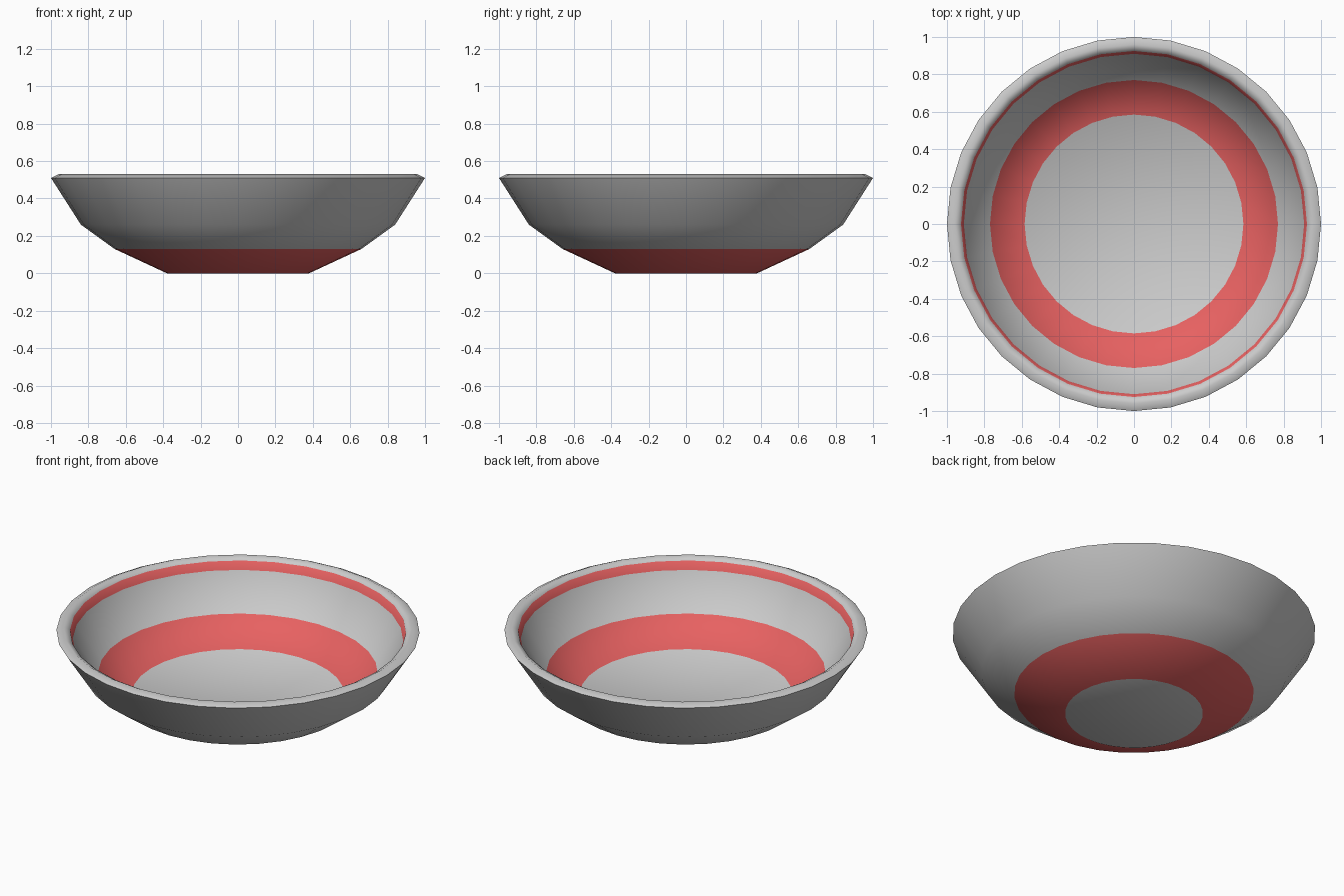
import bpy, bmesh, math

if "Cube" in bpy.data.objects:
    bpy.data.objects.remove(bpy.data.objects["Cube"])

SIDES = 32

# bowl profile (radius, height), from underside, over the rim, to the inner floor
profile = [(0.38, 0), (0.66, 0.13), (0.84, 0.26), (1.0, 0.51), (0.96, 0.53),
           (0.925, 0.51), (0.91, 0.46), (0.77, 0.26), (0.585, 0.13)]
red_bands = {0, 5, 7}  # lower outside, under the rim, lower inside

grey = bpy.data.materials.new("grey_glaze")
grey.diffuse_color = (0.8, 0.8, 0.8, 1)
grey.use_nodes = True
grey.node_tree.nodes["Principled BSDF"].inputs["Base Color"].default_value = grey.diffuse_color
red = bpy.data.materials.new("red_glaze")
red.diffuse_color = (0.8, 0.12, 0.12, 1)
red.use_nodes = True
red.node_tree.nodes["Principled BSDF"].inputs["Base Color"].default_value = red.diffuse_color

bm = bmesh.new()
rings = []
for r, z in profile:
    rings.append([bm.verts.new((r * math.cos(a), r * math.sin(a), z))
                  for a in (2 * math.pi * i / SIDES for i in range(SIDES))])

# bands between the rings
for k, (lo, hi) in enumerate(zip(rings, rings[1:])):
    for i in range(SIDES):
        j = (i + 1) % SIDES
        f = bm.faces.new((lo[i], lo[j], hi[j], hi[i]))
        f.material_index = int(k in red_bands)

# flat foot and inner floor
bm.faces.new(rings[0][::-1])
bm.faces.new(rings[-1])

mesh = bpy.data.meshes.new("bowl")
bm.to_mesh(mesh)
bm.free()
mesh.materials.append(grey)
mesh.materials.append(red)
bowl = bpy.data.objects.new("bowl", mesh)
bpy.context.collection.objects.link(bowl)
bpy.context.view_layer.objects.active = bowl
bowl.select_set(True)
bpy.ops.object.shade_smooth_by_angle(angle=math.radians(58))
